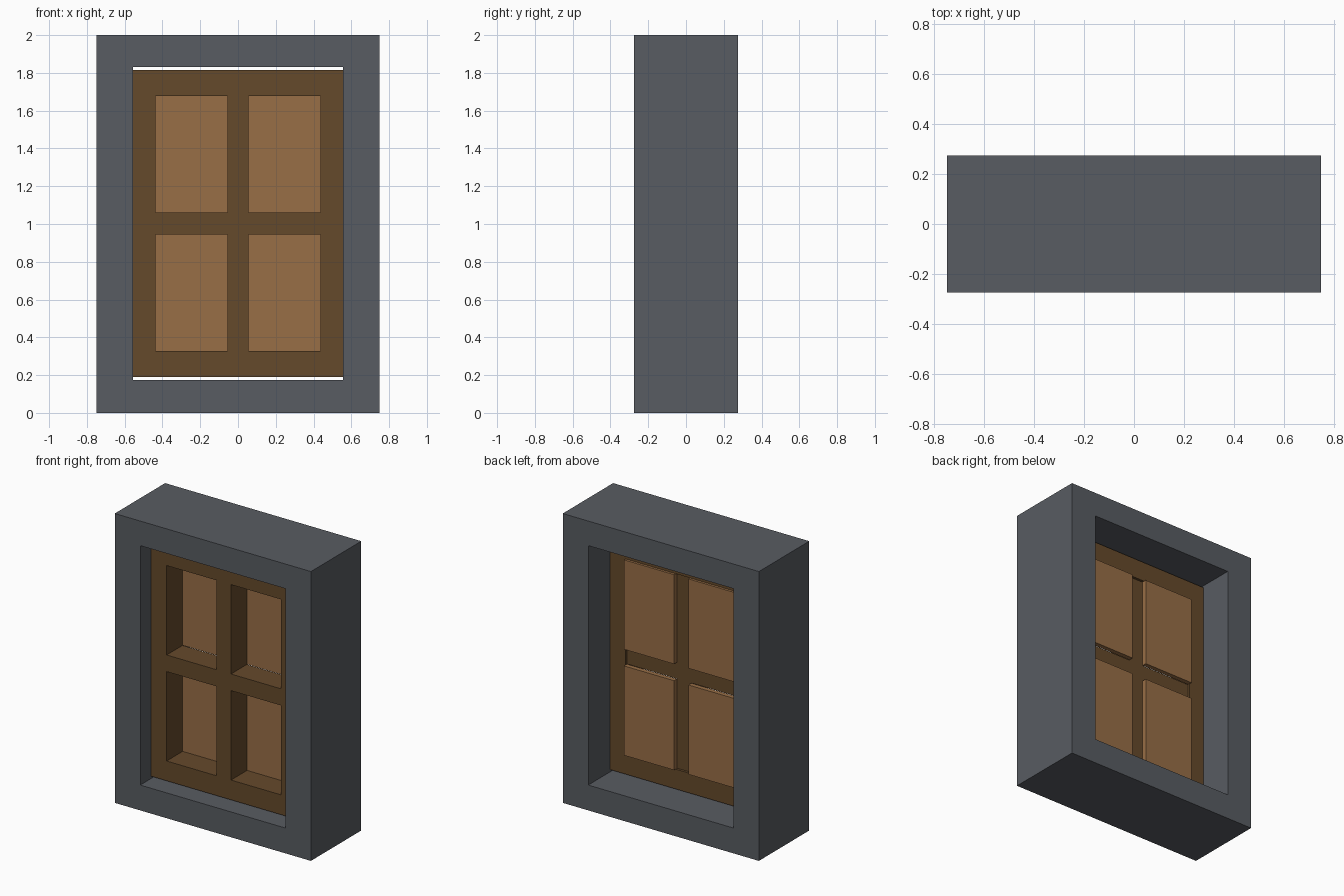
import bpy
import bmesh

default_cube = bpy.data.objects.get("Cube")
if default_cube:
    bpy.data.objects.remove(default_cube, do_unlink=True)


def make_material(name, colour):
    mat = bpy.data.materials.new(name)
    mat.use_nodes = True
    mat.diffuse_color = colour
    mat.node_tree.nodes["Principled BSDF"].inputs["Base Color"].default_value = colour
    return mat


def add_object(name, bm, mat):
    bmesh.ops.recalc_face_normals(bm, faces=bm.faces)
    mesh = bpy.data.meshes.new(name)
    bm.to_mesh(mesh)
    bm.free()
    mesh.materials.append(mat)
    obj = bpy.data.objects.new(name, mesh)
    bpy.context.collection.objects.link(obj)
    return obj


def rect(bm, half_x, z0, z1, y):
    corners = ((-half_x, z0), (half_x, z0), (half_x, z1), (-half_x, z1))
    return [bm.verts.new((x, y, z)) for x, z in corners]


def add_ring(name, outer, inner, y0, y1, mat):
    """Rectangular surround; outer and inner are (half width, bottom, top)."""
    bm = bmesh.new()
    loops = [rect(bm, *outer, y0), rect(bm, *inner, y0),
             rect(bm, *inner, y1), rect(bm, *outer, y1)]
    for a, b in zip(loops, loops[1:] + loops[:1]):
        for i in range(4):
            j = (i + 1) % 4
            bm.faces.new((a[i], a[j], b[j], b[i]))
    return add_object(name, bm, mat)


def add_box(name, x, y, z, mat):
    """Box spanning the given (low, high) ranges."""
    bm = bmesh.new()
    bmesh.ops.create_cube(bm, size=1)
    for v in bm.verts:
        v.co = [r[0] if c < 0 else r[1] for c, r in zip(v.co, (x, y, z))]
    return add_object(name, bm, mat)


stone = make_material("slate_grey", (0.098, 0.107, 0.122, 1))
dark_wood = make_material("dark_wood", (0.130, 0.067, 0.024, 1))
light_wood = make_material("light_wood", (0.314, 0.156, 0.061, 1))

# Depths, front to back
wall_y = 0.275
frame_front, bar_back, frame_back = -0.155, 0.018, 0.035
panel_front, panel_back = 0.02, 0.052

# Sash opening and its dividing bars
open_x, open_low, open_high = 0.437, 0.327, 1.678
bar_x, bar_low, bar_high = 0.055, 0.945, 1.06

# Stone surround and wooden frame
add_ring("stone_surround", (0.75, 0, 2), (0.555, 0.175, 1.83), -wall_y, wall_y, stone)
add_ring("window_frame", (0.555, 0.19, 1.815), (open_x, open_low, open_high),
         frame_front, frame_back, dark_wood)

# Crossing bars, thinner at the back than the frame
add_box("upright_bar", (-bar_x, bar_x), (frame_front, bar_back),
        (open_low, open_high), dark_wood)
for side, x in (("left", (bar_x, open_x)), ("right", (-open_x, -bar_x))):
    add_box(side + "_cross_bar", x, (frame_front, bar_back),
            (bar_low, bar_high), dark_wood)
    # Shutter panels filling each cell
    for level, z in (("lower", (open_low, bar_low)), ("upper", (bar_high, open_high))):
        add_box(f"{level}_{side}_panel", x, (panel_front, panel_back), z, light_wood)
